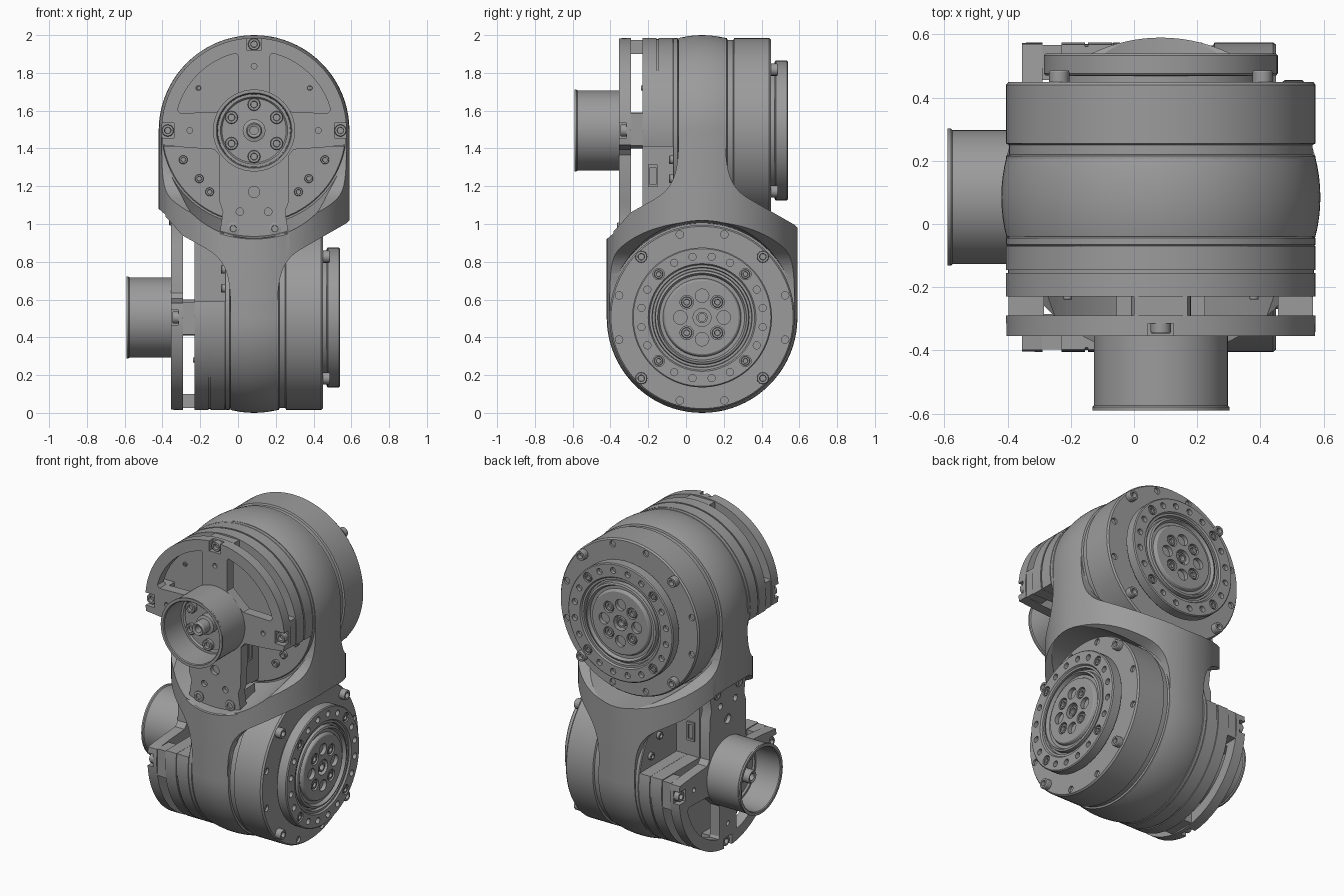
import bpy, bmesh
from math import sin, cos, pi, radians
from mathutils import Matrix, Vector
from mathutils.geometry import interpolate_bezier

if "Cube" in bpy.data.objects:
    bpy.data.objects.remove(bpy.data.objects["Cube"])

GREY = (0.33, 0.33, 0.33, 1)
metal = bpy.data.materials.new("machined_grey")
metal.use_nodes = True
metal.diffuse_color = GREY
metal.node_tree.nodes["Principled BSDF"].inputs["Base Color"].default_value = GREY


def finish(name, bm, M):
    """Turn a bmesh into a named, placed object."""
    bmesh.ops.recalc_face_normals(bm, faces=bm.faces)
    bm.transform(M)
    me = bpy.data.meshes.new(name)
    bm.to_mesh(me)
    bm.free()
    me.materials.append(metal)
    ob = bpy.data.objects.new(name, me)
    bpy.context.scene.collection.objects.link(ob)
    return ob


def lathe(name, profile, M, centres=((0, 0),), seg=72):
    """Spin a (radius, y) profile about the y axis at each centre."""
    bm = bmesh.new()
    for cx, cz in centres:
        vs = [bm.verts.new((cx + r, y, cz)) for r, y in profile]
        es = [bm.edges.new(pair) for pair in zip(vs, vs[1:])]
        bmesh.ops.spin(bm, geom=vs + es, cent=(cx, 0, cz), axis=(0, 1, 0),
                       angle=2 * pi, steps=seg, use_duplicate=False)
    bmesh.ops.remove_doubles(bm, verts=bm.verts, dist=1e-5)
    return finish(name, bm, M)


def prism(name, shapes, y0, y1, M):
    """Extrude one or more (x, z) outlines from y0 to y1."""
    bm = bmesh.new()
    for pts in shapes:
        face = bm.faces.new([bm.verts.new((x, y0, z)) for x, z in pts])
        new = bmesh.ops.extrude_face_region(bm, geom=[face])["geom"]
        bmesh.ops.translate(bm, vec=(0, y1 - y0, 0),
                            verts=[v for v in new if isinstance(v, bmesh.types.BMVert)])
    return finish(name, bm, M)


def boolean(ob, other, op="DIFFERENCE"):
    """Apply a boolean and discard the helper."""
    mod = ob.modifiers.new("bool", "BOOLEAN")
    mod.object, mod.operation, mod.solver = other, op, "EXACT"
    dg = bpy.context.evaluated_depsgraph_get()
    me = bpy.data.meshes.new_from_object(ob.evaluated_get(dg))
    ob.modifiers.clear()
    ob.data = me
    bpy.data.objects.remove(other)


def arc(r, a0, a1, n=48):
    steps = [radians(a0 + (a1 - a0) * i / n) for i in range(n + 1)]
    return [(r * cos(a), r * sin(a)) for a in steps]


def circle(r, n, start):
    return [(r * cos(a), r * sin(a)) for a in (radians(start + 360 * i / n) for i in range(n))]


def box(x0, x1, z0, z1):
    return [(x0, z0), (x1, z0), (x1, z1), (x0, z1)]


def flip(pts):
    return [(-x, z) for x, z in pts]


def rod(r, y0, y1):
    return [(0, y0), (r, y0), (r, y1), (0, y1)]


def bolts(name, centres, r, y, h, M):
    """Socket-head screws standing on y, rising by h (signed)."""
    lathe(name, [(0, y), (r, y), (r, y + h * .85), (r * .9, y + h), (r * .55, y + h),
                 (r * .5, y + h * .3), (0, y + h * .3)], M, centres, 16)


def drill(ob, centres, r, y0, y1, M):
    boolean(ob, lathe("drill", rod(r, y0, y1), M, centres, 16))


SWAP = Matrix(((0, 1, 0, 0), (1, 0, 0, 0), (0, 0, -1, 2), (0, 0, 0, 1)))
UPPER = Matrix.Translation((0.085, 0, 1.495))
UNITS = {"upper": UPPER, "lower": SWAP @ UPPER}


def actuator(tag, M):
    def n(part):
        return f"{tag}_{part}"

    # main drum with grooves, open seat under the link band
    drum = lathe(n("drum"), [(0, -.07), (.485, -.07), (.49, -.065), (.49, -.045), (.48, -.04),
                             (.48, .25), (.49, .255), (.49, .44), (.482, .45), (0, .45)], M, seg=96)
    rim = circle(.455, 12, 15)
    lugs = circle(.455, 4, 45)
    drill(drum, [p for i, p in enumerate(rim) if i % 3 != 1], .02, .435, .47, M)
    lathe(n("drum_ring"), [(.48, .22), (.49, .215), (.49, .205), (.47, .205), (.47, .22), (.48, .22)], M, seg=96)
    bolts(n("rim_bolts"), lugs, .032, .449, .037, M)

    # output flange with stepped rings and bolt circles
    flange = lathe(n("output_flange"),
                   [(0, .44), (.335, .44), (.335, .468), (.365, .47), (.37, .476), (.37, .534),
                    (.364, .54), (.285, .54), (.278, .53), (.265, .53), (.262, .51), (.25, .51),
                    (.247, .535), (.235, .54), (.225, .52), (.207, .52), (.2, .536), (.194, .54),
                    (0, .54)], M, seg=96)
    ring = circle(.325, 20, 9)
    is_bolt = [abs(abs(x) - abs(z)) < .01 for x, z in ring]
    drill(flange, [p for p, b in zip(ring, is_bolt) if not b], .019, .515, .56, M)
    drill(flange, [p for p, b in zip(ring, is_bolt) if b], .03, .52, .56, M)
    drill(flange, circle(.115, 8, 0), .036, .515, .56, M)
    drill(flange, [(0, 0)], .048, .50, .56, M)
    bolts(n("flange_bolts"), [p for p, b in zip(ring, is_bolt) if b], .024, .519, .018, M)
    bolts(n("hub_bolts"), circle(.115, 4, 45), .029, .514, .022, M)
    lathe(n("output_pin"), [(.03, .499), (.03, .533), (.02, .533), (.02, .499)], M, seg=24)

    # motor housing: cut off below the centre line
    for i, (r, y0, y1) in enumerate(((.49, -.23, -.155), (.484, -.155, -.145), (.49, -.145, -.069))):
        prism(n(f"motor_housing_{i + 1}"), [arc(r, -10, 190, 64)], y0, y1, M)

    # control column beneath the housing, with its connector
    prism(n("control_column"), [box(-.11, .11, -.46, -.08)], -.23, -.06, M)
    port = prism(n("connector"), [box(.1, .122, -.3, -.18)], -.2, -.15, M)
    boolean(port, prism("slot", [box(.112, .13, -.285, -.195)], -.19, -.16, M))
    prism(n("column_foot"), [box(-.14, .14, -.55, -.45)], -.292, -.15, M)

    # cover plate with two sector windows, three notches and a long tab
    left = [(-.36, -.09), (-.21, -.1), (-.185, -.13), (-.182, -.38), (-.165, -.43),
            (-.18, -.53), (-.172, -.55), (-.15, -.565)]
    plate = prism(n("cover_plate"), [arc(.49, -9, 189, 64) + left + flip(left)[::-1]], -.355, -.29, M)
    window = arc(.42, 15, 77, 16) + [(.085, .395), (.085, .2), (.2, .097), (.39, .092)]
    boolean(plate, prism("windows", [window, flip(window)], -.4, -.25, M))
    notch = box(-.04, .04, .425, .52)
    sideways = [(z, x) for x, z in notch]
    boolean(plate, prism("notches", [notch, sideways, flip(sideways)], -.4, -.315, M))
    drill(plate, [(0, .34), (.34, 0), (-.34, 0)], .015, -.4, -.33, M)
    drill(plate, [(.075, -.43), (-.075, -.43)], .02, -.4, -.33, M)
    drill(plate, [(0, -.325)], .03, -.4, -.33, M)
    bolts(n("cover_bolts"), [(0, .457), (.457, 0), (-.457, 0)], .032, -.314, -.032, M)
    bolts(n("tab_bolts"), [(.11, -.52), (-.11, -.52)], .033, -.354, -.01, M)
    bolts(n("window_screws"), [(.295, .225), (-.295, .225)], .014, -.229, -.01, M)

    # spacers between cover and housing
    side = box(.37, .482, -.08, .09)
    prism(n("cover_spacers"), [side, flip(side), box(-.085, .085, .405, .48)], -.291, -.229, M)
    lathe(n("hub_spacer"), rod(.095, -.291, -.229), M, seg=32)

    # screws on the open seat
    seat = [(.375, -.155), (.29, -.255), (.235, -.325)]
    bolts(n("seat_screws"), seat + flip(seat), .023, -.069, -.02, M)

    # hollow cup with its bolts and central stud
    lathe(n("cup"), [(0, -.41), (.17, -.41), (.178, -.42), (.192, -.42), (.195, -.585), (.2, -.59),
                     (.217, -.59), (.217, -.58), (.212, -.574), (.212, -.354), (0, -.354)], M)
    bolts(n("cup_bolts"), circle(.138, 6, 30), .034, -.409, -.025, M)
    lathe(n("cup_stud"), [(0, -.47), (.022, -.47), (.022, -.525), (.036, -.53), (.042, -.52),
                          (.042, -.46), (.06, -.455), (.06, -.40), (0, -.40)], M, seg=32)


for tag, M in UNITS.items():
    actuator(tag, M)

# link: a capsule trimmed by the same flared outline from two directions
R = .505
cap = arc(R, -90, 0, 20)
capsule = [(max(r, 0) if r > 1e-4 else 0, z + R) for r, z in cap]
capsule += [(r, 2 - z) for r, z in reversed(capsule)]
TURN = Matrix.Translation((.085, .085, 0)) @ Matrix.Rotation(pi / 2, 4, "X")
link = lathe("link_housing", capsule, TURN, seg=96)


def curve(*pts):
    return [(p.x, p.y) for p in interpolate_bezier(*[Vector((x, z, 0)) for x, z in pts], 14)]


outline = [(-.6, 2.2), (-.6, 1.12), (-.42, 1.08), (-.385, 1.05), (-.385, .99)]
outline += curve((-.17, .87), (-.08, .82), (-.045, .75), (-.04, .6))
outline += [(-.04, -.2), (.21, -.2)]
outline += curve((.21, .6), (.215, .75), (.25, .82), (.34, .87))
outline += [(.75, 1.105), (.75, 2.2)]
for M in (Matrix.Identity(4), SWAP):
    boolean(link, prism("trim", [outline], -.9, .9, M), "INTERSECT")

# conical clearance around each drum
for M in UNITS.values():
    boolean(link, lathe("front_clearance", [(0, -.06), (.5, -.06), (.57, -.4), (.57, -.8), (0, -.8)], M, seg=96))
    boolean(link, lathe("back_clearance", [(0, .23), (.5, .23), (.518, .7), (0, .7)], M, seg=96))

# smooth shading with crisp machined edges
for ob in bpy.context.scene.objects:
    if ob.type == "MESH" and metal.name in ob.data.materials:
        ob.data.polygons.foreach_set("use_smooth", [True] * len(ob.data.polygons))
        ob.data.set_sharp_from_angle(angle=radians(28))
